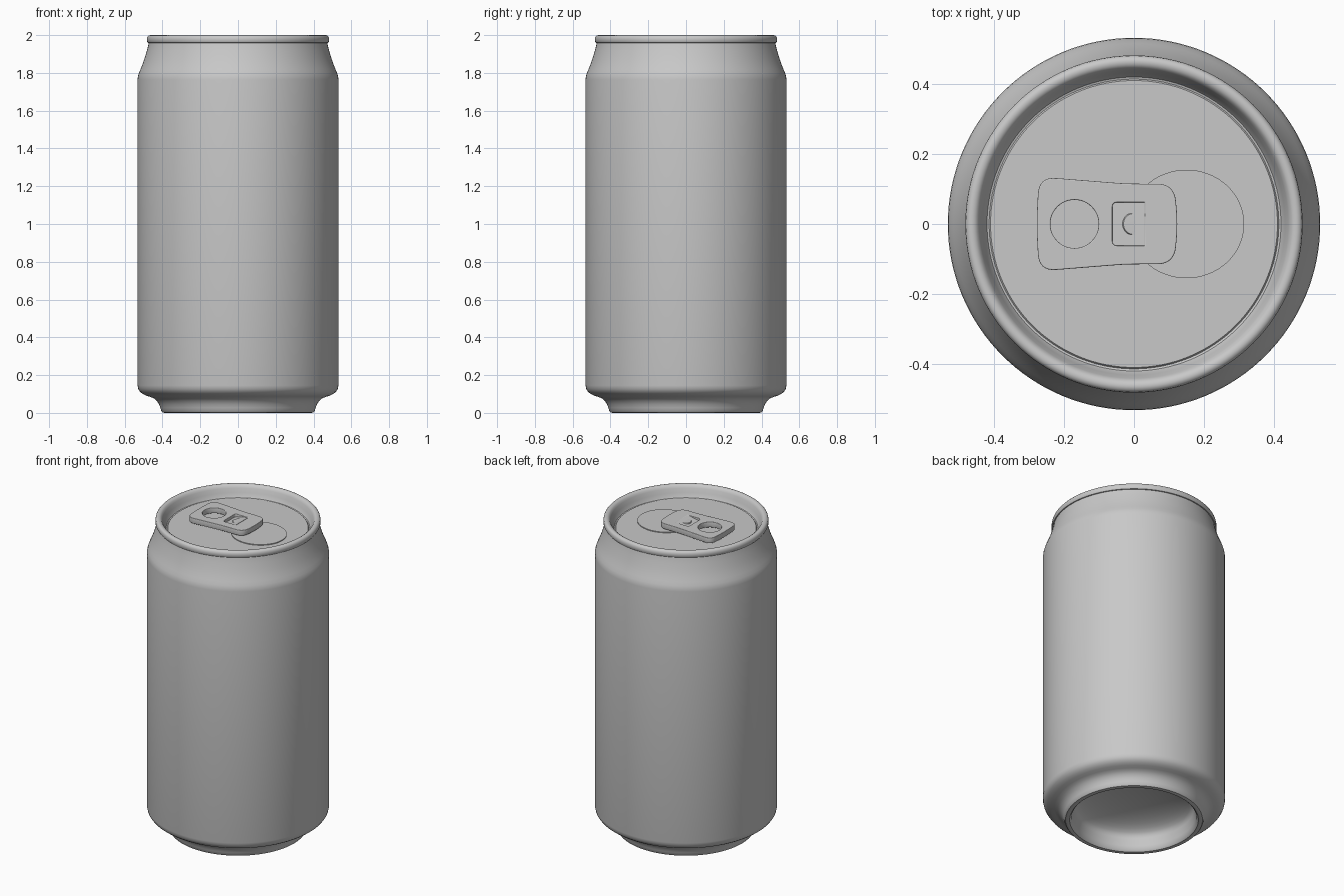
import bpy, bmesh, math
from mathutils import Vector

if "Cube" in bpy.data.objects:
    bpy.data.objects.remove(bpy.data.objects["Cube"])

metal = bpy.data.materials.new("brushed_grey_metal")
metal.diffuse_color = (0.58, 0.58, 0.58, 1)
metal.use_nodes = True
metal.node_tree.nodes["Principled BSDF"].inputs["Base Color"].default_value = metal.diffuse_color


def finish(obj, angle=32):
    if not obj.data.materials:
        obj.data.materials.append(metal)
    bpy.ops.object.select_all(action='DESELECT')
    obj.select_set(True)
    bpy.context.view_layer.objects.active = obj
    bpy.ops.object.shade_smooth_by_angle(angle=math.radians(angle))
    return obj


def lathe(name, profile, steps=128, flip=False):
    """Spin an (r, z) profile about z."""
    bm = bmesh.new()
    vs = [bm.verts.new((r, 0, z)) for r, z in profile]
    es = [bm.edges.new(p) for p in zip(vs, vs[1:])]
    bmesh.ops.spin(bm, geom=vs + es, cent=(0, 0, 0), axis=(0, 0, 1),
                   angle=2 * math.pi, steps=steps, use_merge=True)
    bmesh.ops.remove_doubles(bm, verts=bm.verts, dist=1e-5)
    bmesh.ops.recalc_face_normals(bm, faces=bm.faces)
    if flip:
        bmesh.ops.reverse_faces(bm, faces=bm.faces)
    me = bpy.data.meshes.new(name)
    bm.to_mesh(me)
    bm.free()
    obj = bpy.data.objects.new(name, me)
    bpy.context.collection.objects.link(obj)
    return finish(obj)


def rounded(corners, n=8):
    """Polygon of (x, y, fillet) corners, fillets drawn as curves."""
    out = []
    for i, (x, y, r) in enumerate(corners):
        p = Vector((x, y))
        if r == 0:
            out.append(p)
            continue
        a = Vector(corners[i - 1][:2])
        b = Vector(corners[(i + 1) % len(corners)][:2])
        a, b = p + (a - p).normalized() * r, p + (b - p).normalized() * r
        for k in range(n + 1):
            t = k / n
            out.append(a * (1 - t) ** 2 + p * 2 * t * (1 - t) + b * t * t)
    return out


def oval(cx, a, b, n=48):
    return [Vector((cx + a * math.cos(2 * math.pi * i / n), b * math.sin(2 * math.pi * i / n)))
            for i in range(n)]


def plate(name, loops, z0, z1, bevel=0.0):
    """Flat plate from an outline; further loops become holes."""
    cu = bpy.data.curves.new(name, 'CURVE')
    cu.dimensions, cu.fill_mode = '2D', 'BOTH'
    cu.extrude, cu.bevel_depth, cu.bevel_resolution = (z1 - z0) / 2 - bevel, bevel, 2
    cu.offset = -bevel
    for loop in loops:
        sp = cu.splines.new('POLY')
        sp.points.add(len(loop) - 1)
        for pt, co in zip(sp.points, loop):
            pt.co = (co.x, co.y, 0, 1)
        sp.use_cyclic_u = True
    obj = bpy.data.objects.new(name, cu)
    obj.location.z = (z0 + z1) / 2
    bpy.context.collection.objects.link(obj)
    bpy.ops.object.select_all(action='DESELECT')
    obj.select_set(True)
    bpy.context.view_layer.objects.active = obj
    bpy.ops.object.convert(target='MESH')
    return finish(bpy.context.view_layer.objects.active)


# Can body: domed underside, foot ring, wall and tapered neck
dome = [(0.35 * math.sin(t * math.pi / 20), 0.08 + 0.1 * math.cos(t * math.pi / 20))
        for t in range(11)]
foot = [(0.36, 0.035), (0.366, 0.012), (0.376, 0.002), (0.388, 0), (0.4, 0.003), (0.407, 0.012),
        (0.411, 0.027), (0.418, 0.046), (0.43, 0.064), (0.446, 0.077), (0.465, 0.085),
        (0.486, 0.091), (0.504, 0.1), (0.518, 0.111), (0.528, 0.126), (0.532, 0.145)]
neck = [(0.532, 1.765), (0.53, 1.782), (0.525, 1.799), (0.516, 1.82), (0.506, 1.845),
        (0.497, 1.87), (0.489, 1.896), (0.482, 1.92), (0.476, 1.943), (0.472, 1.962)]
lathe("can_body", dome + foot + neck)

# Seamed rim, countersunk wall and flat lid
rim = [(0.47, 1.958), (0.478, 1.96), (0.482, 1.967), (0.482, 1.98), (0.48, 1.99), (0.474, 1.997),
       (0.465, 2.0), (0.455, 1.998), (0.447, 1.992), (0.441, 1.98), (0.432, 1.955),
       (0.425, 1.935), (0.42, 1.927), (0.414, 1.925), (0.41, 1.93), (0, 1.93)]
lathe("rim_and_lid", rim)

# Scored mouth panel
plate("mouth_panel", [oval(0.15, 0.165, 0.155, 64)], 1.925, 1.935)

# Pull tab with finger hole and rivet window
half = [(-0.272, 0.135, 0.05), (-0.02, 0.115, 0.04), (0.115, 0.115, 0.05), (0.126, 0, 0.05)]
outline = rounded(half + [(x, -y, r) for x, y, r in half[2::-1]] + [(-0.279, 0, 0.05)])
window = rounded([(-0.062, -0.062, 0.015), (0.03, -0.062, 0),
                  (0.03, 0.062, 0), (-0.062, 0.062, 0.015)])
plate("pull_tab", [outline, oval(-0.17, 0.069, 0.069), window], 1.945, 1.98, 0.003)

# Tongue sloping down from the tab to the rivet
tongue = plate("tab_tongue", [window], 1.955, 1.961)
for v in tongue.data.vertices:
    v.co.z += 0.019 * (v.co.x + 0.062) / 0.092

# Rivet holding the tab to the lid
lathe("rivet", [(0.033, 1.928), (0.033, 1.97), (0.03, 1.974), (0, 1.975)], 32)
